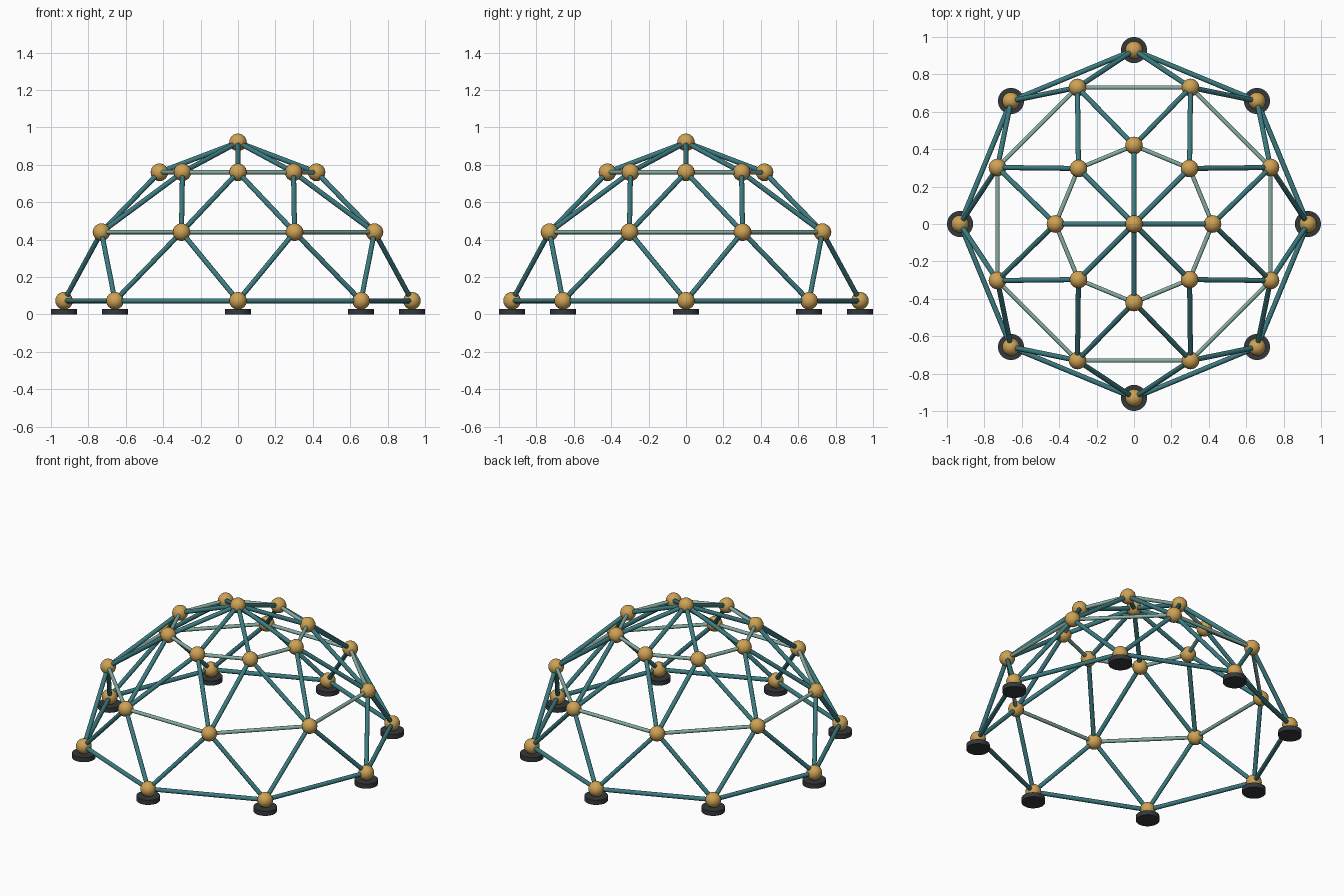
import bpy, math
from mathutils import Vector

if "Cube" in bpy.data.objects:
    bpy.data.objects.remove(bpy.data.objects["Cube"])


def material(name, rgb):
    m = bpy.data.materials.new(name)
    m.diffuse_color = (*rgb, 1)
    m.use_nodes = True
    m.node_tree.nodes["Principled BSDF"].inputs["Base Color"].default_value = m.diffuse_color
    return m


TEAL = material("teal", (0.045, 0.20, 0.22))
PALE = material("pale_green", (0.24, 0.42, 0.36))
GOLD = material("gold", (0.62, 0.36, 0.09))
DARK = material("dark_rubber", (0.035, 0.04, 0.045))


def finish(name, mat):
    o = bpy.context.object
    o.name = name
    o.data.materials.append(mat)
    bpy.ops.object.shade_smooth_by_angle(angle=math.radians(40))


def strut(name, a, b, r, mat):
    d = b - a
    bpy.ops.mesh.primitive_cylinder_add(vertices=12, radius=r, depth=d.length,
                                        location=(a + b) / 2,
                                        rotation=d.to_track_quat('Z', 'Y').to_euler())
    finish(name, mat)


def ring(r, z, offset):
    angles = [math.radians(45 * (i + offset)) for i in range(8)]
    return [Vector((r * math.cos(a), r * math.sin(a), z)) for a in angles]


# Hub positions
base = ring(0.93, 0.073, 0)
middle = ring(0.79, 0.44, 0.5)
upper = ring(0.42, 0.76, 0)
apex = Vector((0, 0, 0.92))

# Ball hubs
for name, points in (("base_hub", base), ("middle_hub", middle),
                     ("upper_hub", upper), ("apex_hub", [apex])):
    for p in points:
        bpy.ops.mesh.primitive_uv_sphere_add(segments=20, ring_count=12, radius=0.047, location=p)
        finish(name, GOLD)

for i in range(8):
    j = (i + 1) % 8
    # Hoops
    strut("base_hoop_strut", base[i], base[j], 0.0135, TEAL)
    strut("middle_hoop_strut", middle[i], middle[j], 0.0115, PALE)
    strut("upper_hoop_strut", upper[i], upper[j], 0.0115, PALE)
    # Triangulating struts
    for k in (i, j):
        strut("lower_diagonal", base[k], middle[i], 0.0135, TEAL)
        strut("upper_diagonal", upper[k], middle[i], 0.0135, TEAL)
    strut("crown_strut", upper[i], apex, 0.0135, TEAL)
    # Foot pads
    bpy.ops.mesh.primitive_cylinder_add(vertices=24, radius=0.07, depth=0.03,
                                        location=(base[i].x, base[i].y, 0.015))
    finish("foot_pad", DARK)
